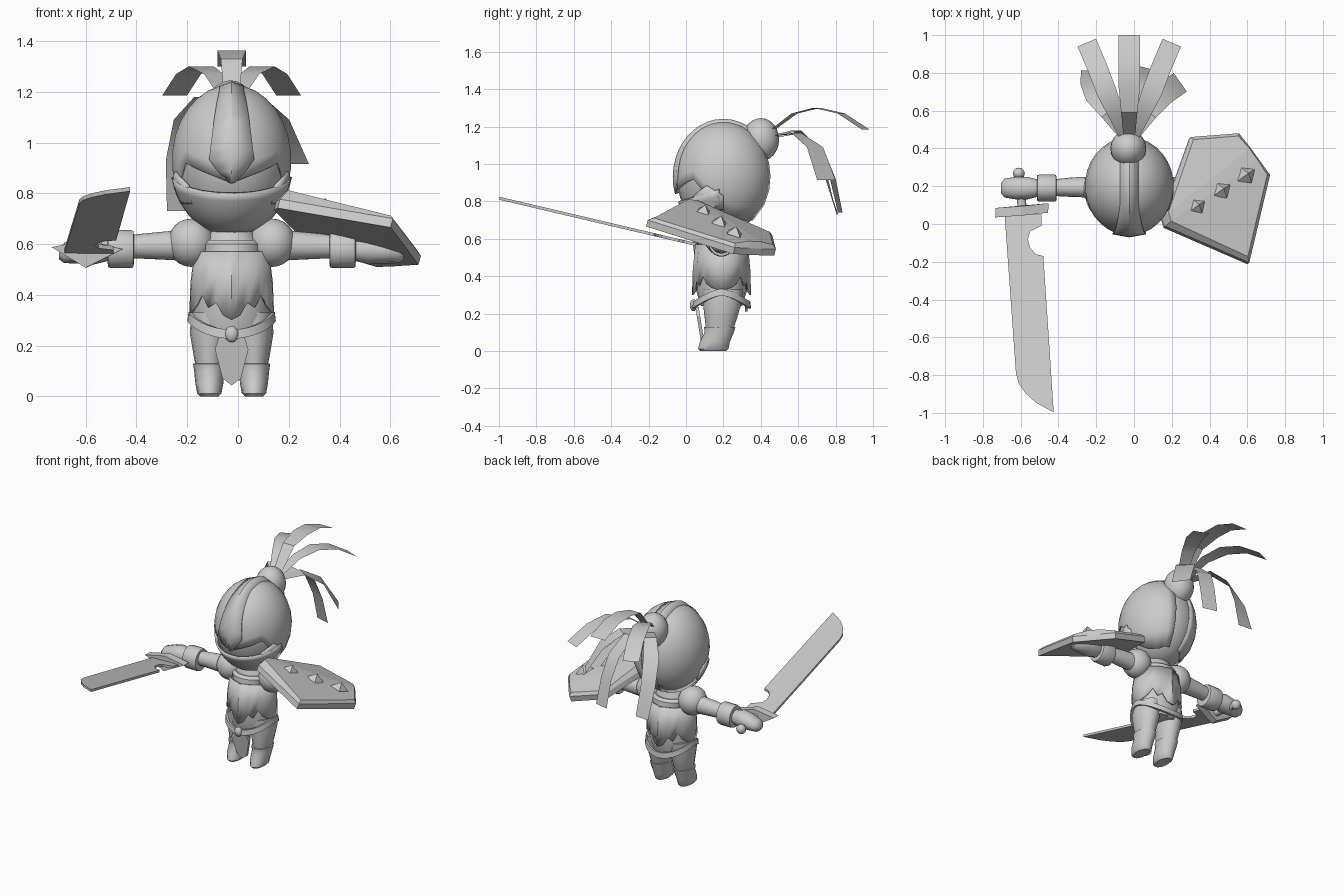
import bpy, bmesh, math
from mathutils import Vector

if "Cube" in bpy.data.objects:
    bpy.data.objects.remove(bpy.data.objects["Cube"])

CX, CY = -0.025, 0.19          # body axis
HEAD, HR = Vector((CX, 0.2, 0.93)), Vector((0.226, 0.25, 0.288))
grey = bpy.data.materials.new("plain_grey")
grey.diffuse_color = (0.6, 0.6, 0.6, 1)
grey.use_nodes = True
grey.node_tree.nodes["Principled BSDF"].inputs["Base Color"].default_value = grey.diffuse_color


def mesh(name, verts, faces, smooth=True, solid=0, angle=40):
    me = bpy.data.meshes.new(name)
    bm = bmesh.new()
    vs = [bm.verts.new(v) for v in verts]
    for f in faces:
        bm.faces.new([vs[i] for i in f])
    bmesh.ops.recalc_face_normals(bm, faces=bm.faces)
    bm.to_mesh(me)
    bm.free()
    me.materials.append(grey)
    ob = bpy.data.objects.new(name, me)
    bpy.context.collection.objects.link(ob)
    if solid:
        m = ob.modifiers.new("thickness", 'SOLIDIFY')
        m.thickness, m.offset = solid, 0
    if smooth:
        bpy.ops.object.select_all(action='DESELECT')
        ob.select_set(True)
        bpy.context.view_layer.objects.active = ob
        bpy.ops.object.shade_smooth_by_angle(angle=math.radians(angle))
    return ob


def grid(name, rows, closed=False, caps=False, **kw):
    """Skin equal-length rows of points."""
    n = len(rows[0])
    faces = [(i*n + j, i*n + (j+1) % n, (i+1)*n + (j+1) % n, (i+1)*n + j)
             for i in range(len(rows)-1) for j in range(n if closed else n-1)]
    if caps:
        faces += [tuple(range(n)), tuple(range((len(rows)-1)*n, len(rows)*n))]
    return mesh(name, [p for r in rows for p in r], faces, **kw)


def loft(name, sections, axis='z', n=16, **kw):
    """Sections: (position along axis, centre a, centre b, radius a, radius b)."""
    rows = []
    for t, a, b, ra, rb in sections:
        ring = [(a + ra*math.cos(2*math.pi*k/n), b + rb*math.sin(2*math.pi*k/n)) for k in range(n)]
        rows.append([(p, q, t) if axis == 'z' else (t, p, q) if axis == 'x' else (p, t, q)
                     for p, q in ring])
    return grid(name, rows, closed=True, caps=True, **kw)


def ball(name, c, r, seg=20):
    bm = bmesh.new()
    bmesh.ops.create_uvsphere(bm, u_segments=seg, v_segments=seg//2 + 2, radius=1)
    vs = [tuple(c[i] + r[i]*v.co[i] for i in range(3)) for v in bm.verts]
    fs = [[v.index for v in f.verts] for f in bm.faces]
    bm.free()
    return mesh(name, vs, fs, angle=60)


def prism(name, outline, offset, smooth=False):
    """Flat outline extruded along an offset vector."""
    a = [Vector(p) for p in outline]
    return grid(name, [a, [p + Vector(offset) for p in a]], closed=True, caps=True, smooth=smooth)


def on_head(theta, z, k):
    """Point on the scaled head; theta measured from the front."""
    h = max(-0.999, min(0.999, (z - HEAD.z)/(HR.z*k)))
    r = math.sqrt(1 - h*h)*k
    return (HEAD.x + HR.x*r*math.sin(theta), HEAD.y - HR.y*r*math.cos(theta), z)


# head, hair bun
ball("head", HEAD, HR, 28)
ball("hair_bun", (-0.03, 0.40, 1.13), (0.095, 0.098, 0.115))

# face mask with dipped upper edge and a thick rim
T = [math.radians(-85 + 170*i/20) for i in range(21)]
top = [0.80 + 0.065*(t/T[-1])**2 for t in T]
grid("face_mask", [[on_head(t, 0.64 + (zt - 0.64)*k/6, 1.035 + 0.02*k/6)
                    for t, zt in zip(T, top)] for k in range(7)], solid=0.012)

# hair cap lobes either side, cut to a brow line over the eyes
hair_edge = [.85, .868, .885, .903, .92, .86, .80, .75, .72, .70, .69, .69, .69, .70, .70]
for s in (-1, 1):
    rows = []
    for k in range(11):
        f = k/10
        K = 1.02
        rows.append([on_head(s*math.radians(6 + 160*i/14),
                             low + (HEAD.z + HR.z*K*.995 - low)*math.sin(f*math.pi/2), K)
                     for i, low in enumerate(hair_edge)])
    grid("hair_lobe", rows, solid=0.01)
    # pentagonal ear guard hugging the head
    peak = [.83, .858, .885, .858, .83]
    grid("ear_guard", [[on_head(s*math.radians(50 + 10*i), .76 + (z - .76)*f, 1.05)
                        for i, z in enumerate(peak)] for f in (0, .5, 1)], solid=0.012)

# crest strip from brow to bun
rows = []
for k in range(19):
    a = math.radians(-17 + 160*k/18)
    w = (0.012, 0.055, 0.088)[k] if k < 3 else max(0.046, 0.088 - 0.0055*(k-2))
    rows.append([(HEAD.x + w*q, HEAD.y - (HR.y*1.06 - .016*abs(q))*math.cos(a),
                  HEAD.z + (HR.z*1.06 - .016*abs(q))*math.sin(a)) for q in (-1, 0, 1)])
grid("crest_strip", rows, solid=0.012, angle=25)


# ponytail strands as flat ribbons
def strand(name, pts, w0, w1):
    p = [Vector(q) for q in pts]
    rows = []
    for i, q in enumerate(p):
        d = p[min(i+1, len(p)-1)] - p[max(i-1, 0)]
        side = Vector((d.y, -d.x, 0)).normalized()
        w = w0 + (w1 - w0)*min(1, i/2)
        rows.append([q - side*w, q + side*w])
    grid(name, rows, angle=30)


strand("strand_top", [(CX, .46, 1.18), (CX, .59, 1.33), (CX, .72, 1.362),
                      (CX, .85, 1.357), (CX, 1.0, 1.30)], 0.03, 0.056)
for s in (-1, 1):
    strand("strand_upper", [(CX + s*x, y, z) for x, y, z in
           ((.02, .46, 1.18), (.07, .58, 1.27), (.12, .70, 1.30), (.17, .83, 1.27), (.225, .96, 1.185))],
           0.03, 0.053)
strand("strand_left", [(-.05, .47, 1.15), (-.14, .59, 1.18), (-.21, .68, 1.09),
                       (-.235, .75, .93), (-.23, .81, .73)], 0.03, 0.05)
strand("strand_middle", [(CX, .47, 1.14), (.01, .61, 1.165), (.04, .73, 1.06),
                         (.06, .785, .92), (.07, .825, .74)], 0.03, 0.05)
strand("strand_right", [(.0, .47, 1.15), (.08, .59, 1.165), (.16, .69, 1.09), (.245, .75, .915)], 0.03, 0.06)

# torso, neck and collar
loft("torso", [(.24, CX, CY, .135, .11), (.32, CX, CY, .155, .135), (.42, CX, CY, .145, .13),
               (.54, CX, CY, .14, .125), (.62, CX, CY, .10, .09), (.68, CX, CY, .07, .07)], n=20)
loft("collar", [(.555, CX, CY, .118, .125), (.60, CX, CY, .128, .118), (.615, CX, CY, .11, .10)], n=20)

# breastplate shell: ridged centre line, notched hem
N = 32
hem = [0.30, 0.32, 0.37, 0.35, 0.40, 0.36, 0.34, 0.33, 0.33]
rows = []
for f in (0, .5, 1):
    row = []
    for i in range(N):
        a = 2*math.pi*i/N
        j = min(i % (N//2), N//2 - i % (N//2))
        z = hem[j] + (0.57 - hem[j])*f
        ridge = 0.012 if j == 0 else 0
        r = (1.0, .97, .88)[round(f*2)]
        row.append((CX + .163*r*math.sin(a), CY - (.142*r + ridge)*math.cos(a), z))
    rows.append(row)
grid("breastplate", rows, closed=True, solid=0.008, angle=25)

# belt: dips at front and back, with buckle and cloth tabs
rows = []
for i in range(33):
    a = 2*math.pi*i/32
    z = 0.315 - 0.07*abs(math.cos(a))**1.5
    rows.append([(CX + (.158 + o)*math.sin(a), CY - (.142 + o)*math.cos(a), z + h)
                 for o, h in ((0, -.018), (.016, -.018), (.012, .018), (0, .018))])
grid("belt", rows, closed=True)
ball("buckle", (CX, 0.04, 0.245), (0.027, 0.02, 0.032), 12)
tab = [(-.05, .235), (.05, .235), (.066, .185), (.036, .07), (0, .043), (-.036, .07), (-.066, .185)]
prism("front_tab", [(CX + x, .05 + .16*(.235 - z), z) for x, z in tab], (0, .018, 0))
prism("back_tab", [(CX - .04, .315, .25), (CX + .04, .315, .25), (CX, .315, .21)], (0, .015, 0))

# legs, boots, shoulders, arms and cuffs
for s in (-1, 1):
    lx = CX + s*0.088
    loft("leg", [(.10, lx, .178, .05, .07), (.16, lx, .185, .062, .083), (.25, lx, .193, .077, .102),
                 (.33, lx, .195, .07, .11)])
    loft("boot", [(0, lx, .146, .036, .07), (.012, lx, .146, .048, .081), (.05, lx, .155, .055, .08),
                  (.10, lx, .178, .06, .078), (.128, lx, .18, .064, .084), (.13, lx, .18, .05, .07)])
    ball("shoulder", (CX + s*.16, .19, .605), (.092, .092, .095))
    loft("arm", [(CX + s*.2, .195, .595, .055, .06), (CX + s*.30, .195, .593, .052, .053),
                 (CX + s*.41, .192, .59, .043, .045)], 'x')
    loft("cuff", [(CX + s*(.385 + d), .19, .58, .072*r, .076*r)
                  for d, r in ((0, .7), (.002, .95), (.012, 1), (.09, 1), (.102, .95), (.104, .7))], 'x', n=18)
    loft("hand", [(CX + s*x, .19, z, a, b) for x, z, a, b in
                  ((.48, .58, .045, .045), (.54, .58, .06, .06), (.60, .575, .06, .052),
                   (.66, .565, .05, .04), (.68, .56, .025, .02))], 'x', n=12)

# sword: grip, pommel, diamond guard and notched blade tilted upwards
loft("sword_grip", [(.06, -.59, .565, .024, .024), (.26, -.608, .55, .024, .024)], 'y', n=10)
ball("pommel", (-.61, .268, .55), (.032, .03, .032), 12)
prism("sword_guard", [(-.735, .035, .588), (-.59, .045, .615), (-.455, .06, .58), (-.60, .045, .507)], (.003, .05, 0))
blade = [(-.685, .05), (-.625, -.79), (-.61, -.845), (-.575, -.895), (-.52, -.945), (-.425, -.998),
         (-.48, -.17), (-.52, -.16), (-.55, -.125), (-.562, -.08), (-.55, -.04), (-.49, -.01), (-.49, .05)]
prism("sword_blade", [(x, y, .574 - .235*y) for x, y in blade], (0, 0, .016))


# shield: tilted kite plate with a raised studded band
def plane(x, y, h=0.0):
    n = Vector((.255, .23, .94))*h
    return Vector((x, y, .55 - .28*(x - .725) - .25*(y - .26))) + n


rim = [(.165, -.012), (.61, -.205), (.72, .26), (.665, .335), (.615, .405),
       (.555, .48), (.30, .46), (.15, .04)]
mx, my = .44, .21
inner = [(mx + (x - mx)*.93, my + (y - my)*.93) for x, y in rim]
lift = [.05, .018, .02, .035, .035, .02, .018, .05]
verts = [plane(x, y, -.035) for x, y in rim] + [plane(x, y, .002) for x, y in rim] \
    + [plane(x, y, h) for (x, y), h in zip(inner, lift)]
faces = [tuple(range(8))]
for k in (0, 8):
    faces += [(k+i, k+(i+1) % 8, k+8+(i+1) % 8, k+8+i) for i in range(8)]
faces += [(16, 17, 18, 19), (16, 19, 20, 23), (20, 21, 22, 23)]
mesh("shield", verts, faces, smooth=False)
u, w = Vector((.83, .56)), Vector((-.56, .83))
for x, y in ((.325, .085), (.455, .17), (.585, .25)):
    c = Vector((x, y))
    base = [c + u*.055, c + w*.05, c - u*.055, c - w*.05]
    mesh("shield_stud", [plane(p.x, p.y, .035) for p in base] + [plane(x, y, .08)],
         [(0, 1, 2, 3)] + [(i, (i+1) % 4, 4) for i in range(4)], smooth=False)
